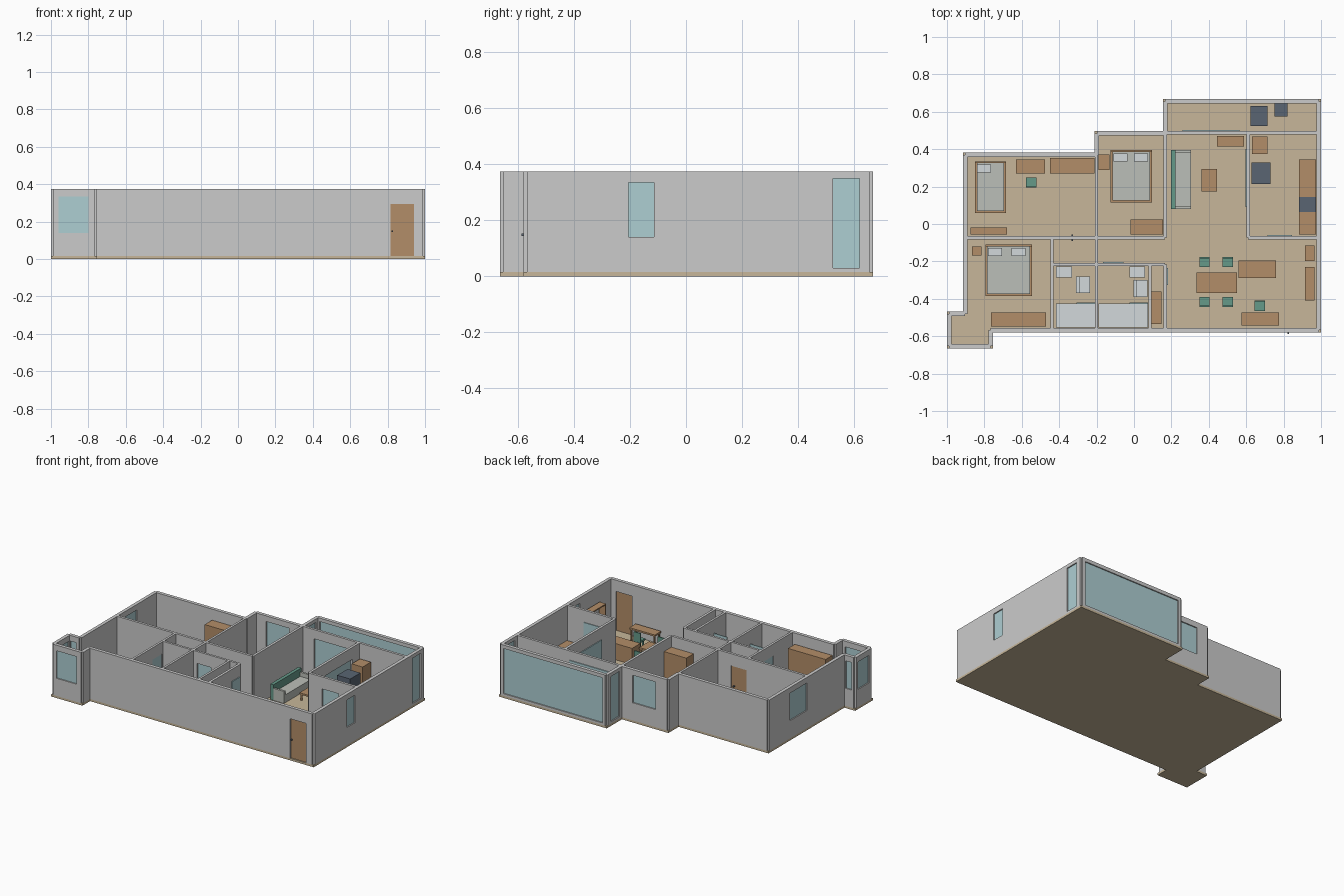
import bpy, bmesh

if "Cube" in bpy.data.objects:
    bpy.data.objects.remove(bpy.data.objects["Cube"])

FLOOR, TOP, T = 0.015, 0.375, 0.024


def mat(name, r, g, b):
    m = bpy.data.materials.new(name)
    m.diffuse_color = (r, g, b, 1)
    m.use_nodes = True
    m.node_tree.nodes["Principled BSDF"].inputs["Base Color"].default_value = m.diffuse_color
    return m


WOOD = mat("wood", 0.45, 0.27, 0.14)
TAN = mat("floor_tan", 0.57, 0.47, 0.32)
GLASS = mat("glass", 0.42, 0.62, 0.65)
GREEN = mat("green", 0.13, 0.32, 0.25)
DARK = mat("dark", 0.10, 0.13, 0.17)
CLOTH = mat("cloth", 0.50, 0.52, 0.48)
WHITE = mat("white", 0.65, 0.69, 0.71)


def boxes(name, parts, m=None):
    """One object from a list of (x0, x1, y0, y1, z0, z1) boxes."""
    bm = bmesh.new()
    for x0, x1, y0, y1, z0, z1 in parts:
        vs = bmesh.ops.create_cube(bm, size=1)["verts"]
        for v in vs:
            v.co = (x0 + (v.co.x + .5) * (x1 - x0), y0 + (v.co.y + .5) * (y1 - y0),
                    z0 + (v.co.z + .5) * (z1 - z0))
    me = bpy.data.meshes.new(name)
    bm.to_mesh(me)
    bm.free()
    ob = bpy.data.objects.new(name, me)
    bpy.context.collection.objects.link(ob)
    if m:
        me.materials.append(m)
    return ob


def wall(name, axis, c, a, b, holes=(), t=T):
    """Wall along an axis; holes are (start, end, z0, z1, material, offset)."""
    def seg(u0, u1, z0, z1, off=0, th=t):
        v0, v1 = c + off - th / 2, c + off + th / 2
        return (u0, u1, v0, v1, z0, z1) if axis == "x" else (v0, v1, u0, u1, z0, z1)
    parts, u = [], a
    for h0, h1, z0, z1, m, off in holes:
        parts.append(seg(u, h0, FLOOR, TOP))
        if z0 > FLOOR:
            parts.append(seg(h0, h1, FLOOR, z0))
        parts.append(seg(h0, h1, z1, TOP))
        if m:
            boxes(name + "_panel", [seg(h0, h1, z0, z1, off, 0.008)], m)
        u = h1
    parts.append(seg(u, b, FLOOR, TOP))
    boxes(name, parts)


# floor slab following the outline
outline = [(-1, -.665), (-.755, -.665), (-.755, -.58), (1, -.58), (1, .667), (.155, .667),
           (.155, .497), (-.21, .497), (-.21, .382), (-.915, .382), (-.915, -.468), (-1, -.468)]
bm = bmesh.new()
face = bm.faces.new([bm.verts.new((x, y, 0)) for x, y in outline])
ext = bmesh.ops.extrude_face_region(bm, geom=[face])
for v in ext["geom"]:
    if isinstance(v, bmesh.types.BMVert):
        v.co.z = FLOOR
bmesh.ops.recalc_face_normals(bm, faces=bm.faces)
me = bpy.data.meshes.new("floor")
bm.to_mesh(me)
bm.free()
me.materials.append(TAN)
bpy.context.collection.objects.link(bpy.data.objects.new("floor", me))

# outer walls
S, H, D0, D1 = .14, .335, FLOOR, .29
wall("front_wall", "x", -.568, -.767, .988, [(.815, .94, D0, .295, WOOD, 0)])
wall("right_wall", "y", .988, -.568, .655, [(-.205, -.115, S, H, GLASS, 0), (.525, .62, .03, .35, GLASS, 0)])
wall("balcony_wall", "x", .655, .167, .988, [(.19, .965, .03, .35, GLASS, 0)])
wall("balcony_side", "y", .167, .485, .655, [(.525, .62, .03, .35, GLASS, 0)])
wall("back_middle_wall", "x", .485, -.198, .167, [(-.11, .07, S, H, GLASS, 0)])
wall("back_step_wall", "y", -.198, .37, .485)
wall("back_left_wall", "x", .37, -.903, -.198)
wall("left_wall", "y", -.903, -.48, .37, [(-.05, .14, S, H, GLASS, 0)])
wall("bay_back", "x", -.48, -.988, -.903, [(-.972, -.925, S, H, GLASS, 0)])
wall("bay_left", "y", -.988, -.653, -.48, [(-.625, -.5, S, H, GLASS, 0)])
wall("bay_front", "x", -.653, -.988, -.767, [(-.96, -.8, S, H, GLASS, 0)])
wall("bay_right", "y", -.767, -.653, -.568)

# inner walls
wall("bedroom_wall", "x", -.073, -.903, .167, [(-.43, -.31, D0, D1, WOOD, 0)], .018)
wall("living_left_wall", "y", .167, -.073, .485, (), .018)
wall("bedroom_divider", "y", -.2, -.073, .37, (), .016)
wall("hall_divider", "y", -.2, -.215, -.073, [(-.205, -.085, D0, D1, None, 0)], .016)
wall("bath_divider", "y", -.2, -.568, -.215, (), .016)
wall("bath_left_wall", "y", -.438, -.568, -.073, [(-.345, -.24, D0, D1, GLASS, 0)], .016)
wall("bath_top_wall", "x", -.217, -.438, .167, [(-.165, -.055, D0, D1, GLASS, .009)], .016)
wall("closet_wall", "y", .085, -.568, -.217, (), .016)
wall("bath_right_wall", "y", .167, -.568, -.217, [(-.325, -.235, D0, D1, GLASS, .01)], .018)
wall("balcony_inner_wall", "x", .487, .167, .988, [(.26, .565, D0, .31, GLASS, .011)], .018)
wall("kitchen_left_wall", "y", .61, -.073, .487, [(.09, .4, D0, D1, GLASS, -.011)], .018)
wall("kitchen_front_wall", "x", -.073, .61, .988, [(.715, .845, D0, D1, GLASS, .01)], .018)

# door handles
boxes("door_handles", [(.822, .83, -.588, -.57, .145, .153), (-.335, -.325, -.09, -.056, .145, .153)], DARK)


def bed(x0, x1, y0, y1, pillows):
    boxes("bed_frame", [(x0, x1, y0, y1, FLOOR, .05), (x0, x1, y1 - .01, y1, FLOOR, .12)], WOOD)
    boxes("mattress", [(x0 + .01, x1 - .01, y0 + .01, y1 - .01, .05, .075)], CLOTH)
    boxes("pillow", [(p, p + .075, y1 - .06, y1 - .018, .075, .09) for p in pillows], WHITE)


def table(name, x0, x1, y0, y1, h, m=WOOD):
    w = .01
    parts = [(x0, x1, y0, y1, h - .012, h)]
    for x in (x0 + .005, x1 - w - .005):
        for y in (y0 + .005, y1 - w - .005):
            parts.append((x, x + w, y, y + w, FLOOR, h - .012))
    boxes(name, parts, m)


def chair(x, y, side):
    """Chair centred at x, y with its back towards side (+1 / -1 in y)."""
    r = .0275
    table("chair", x - r, x + r, y - r, y + r, .075, GREEN)
    boxes("chair_back", [(x - r, x + r, y + side * (r - .004) - .004, y + side * (r - .004) + .004, .07, .13)], GREEN)


def cabinet(name, x0, x1, y0, y1, h, m=WOOD):
    boxes(name, [(x0, x1, y0, y1, FLOOR, h)], m)


# bedrooms
bed(-.85, -.685, .06, .335, [-.84])
bed(-.125, .095, .115, .395, [-.11, 0])
bed(-.795, -.545, -.385, -.11, [-.78, -.655])
table("desk", -.63, -.475, .27, .345, .115)
chair(-.55, .222, -1)
for n, x0, x1, y0, y1, h in [
        ("wardrobe", -.45, -.212, .27, .352, .3), ("low_cabinet", -.875, -.68, -.055, -.02, .1),
        ("nightstand", -.19, -.13, .29, .372, .08), ("wardrobe", -.02, .155, -.057, .025, .3),
        ("nightstand", -.865, -.815, -.168, -.12, .08), ("wardrobe", -.765, -.47, -.548, -.472, .3),
        ("closet_shelf", .093, .148, -.535, -.36, .26)]:
    cabinet(n, x0, x1, y0, y1, h)

# living and dining
boxes("sofa_seat", [(.2, .305, .08, .395, FLOOR, .07), (.2, .305, .08, .095, .07, .1),
                    (.2, .305, .38, .395, .07, .1)], CLOTH)
boxes("sofa_back", [(.198, .222, .08, .395, FLOOR, .125)], GREEN)
table("coffee_table", .36, .445, .175, .295, .07)
cabinet("media_cabinet", .445, .588, .415, .47, .08)
table("dining_table", .335, .55, -.37, -.26, .115)
for x in (.377, .502):
    chair(x, -.203, 1)
    chair(x, -.417, -1)
cabinet("sideboard", .56, .76, -.29, -.195, .13)
table("study_desk", .575, .775, -.543, -.472, .115)
chair(.672, -.437, 1)
boxes("bookshelf", [(.915, .965, -.41, -.402, FLOOR, .27), (.915, .965, -.238, -.23, FLOOR, .27)]
      + [(.915, .965, -.41, -.23, z, z + .008) for z in (.02, .1, .18, .262)], WOOD)
cabinet("shoe_cabinet", .915, .965, -.198, -.115, .15)

# kitchen and balcony
cabinet("counter", .882, .972, -.055, .345, .13)
boxes("cooktop", [(.882, .972, .065, .145, .13, .137)], DARK)
cabinet("pantry", .63, .715, .375, .468, .27)
cabinet("fridge", .628, .73, .215, .33, .25, DARK)
cabinet("washer", .623, .715, .525, .63, .13, DARK)
cabinet("laundry_sink", .75, .82, .575, .645, .12, DARK)

# bathrooms
for bx, tx, s0, s1 in [(-.417, -.31, -.417, -.208), (-.025, -.003, -.19, .075)]:
    boxes("basin", [(bx, bx + .085, -.285, -.228, FLOOR, .12)], WHITE)
    y = -.28 if tx < -.1 else -.3
    boxes("toilet", [(tx, tx + .075, y - .09, y, FLOOR, .065), (tx, tx + .02, y - .09, y, .065, .11)], WHITE)
    boxes("shower_tray", [(s0, s1, -.553, -.425, FLOOR, .028)], WHITE)
    boxes("shower_screen", [(s1 - .1, s1, -.427, -.421, .028, .28)], GLASS)
